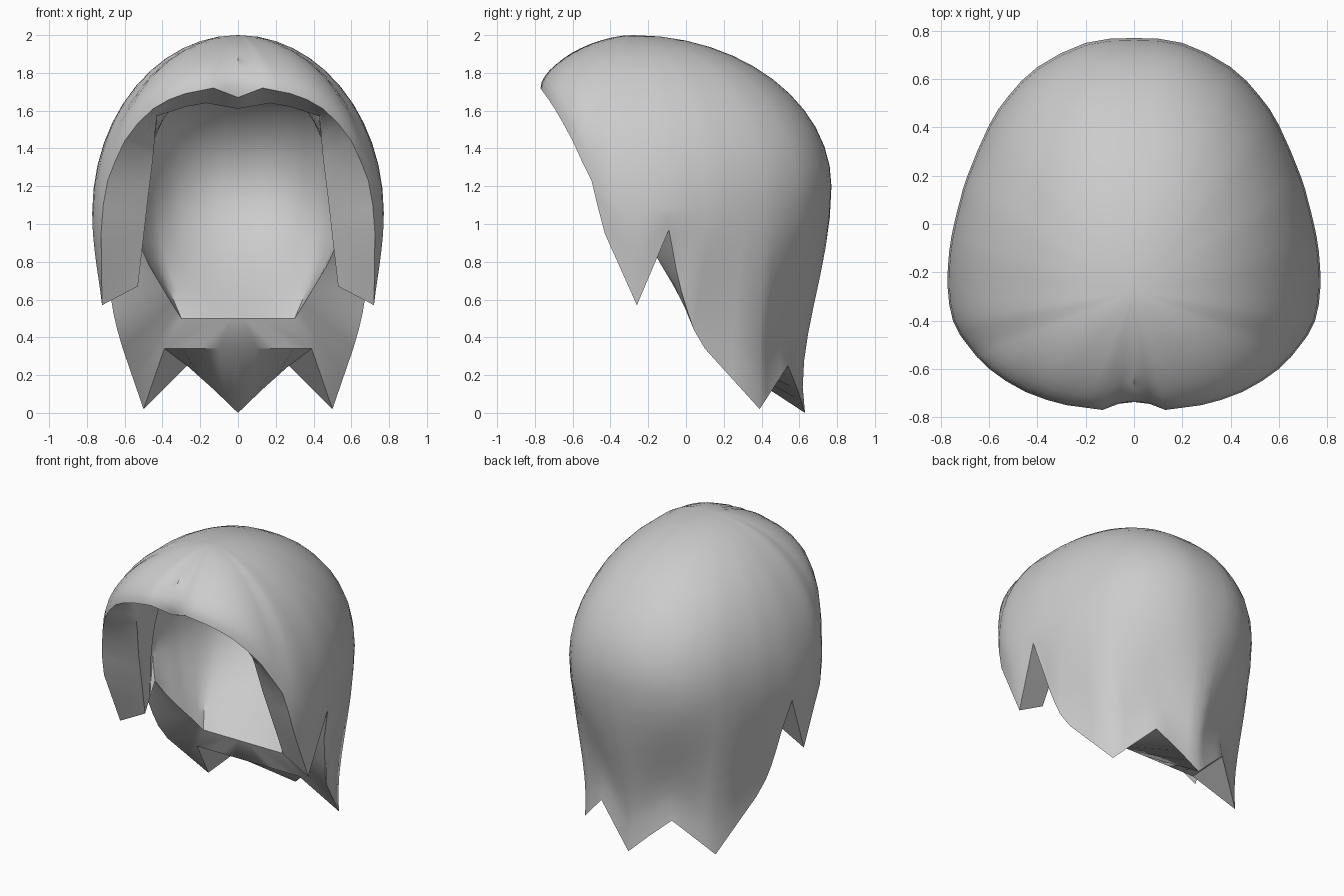
import bpy, bmesh
from mathutils import Vector as V

if "Cube" in bpy.data.objects:
    bpy.data.objects.remove(bpy.data.objects["Cube"])

# Half of the hair (x >= 0), columns ordered from front centre to back centre.
# Outer rim: fringe, side lock, notch, nape points
rim = [(0, -.72, 1.67), (.13, -.77, 1.72), (.28, -.75, 1.69), (.45, -.695, 1.61),
       (.60, -.60, 1.44), (.69, -.50, 1.23), (.725, -.43, .95), (.72, -.26, .57),
       (.75, -.09, .97), (.695, -.05, .75), (.66, .01, .53), (.61, .10, .34),
       (.50, .39, .02), (.385, .465, .135), (.27, .54, .25), (.13, .59, .125), (0, .63, 0)]
# Widest points of the outer shell, for the columns from the side lock backwards
wide = [(.75, -.40, 1.12), (.772, -.26, 1.06), (.765, -.11, 1.08), (.745, 0, 1.1),
        (.72, .10, 1.12), (.69, .20, 1.13), (.60, .41, 1.15), (.52, .53, 1.16),
        (.40, .65, 1.18), (.20, .75, 1.2), (0, .77, 1.2)]
# Edge of the hollow for the head
inner = [(0, -.57, 1.61), (.17, -.58, 1.64), (.28, -.56, 1.62), (.43, -.52, 1.57),
         (.45, -.46, 1.35), (.475, -.41, 1.15), (.50, -.34, .93), (.53, -.26, .67),
         (.51, -.18, .87), (.47, -.13, .78), (.41, -.07, .68), (.35, 0, .58),
         (.30, .05, .5), (.22, .05, .5), (.14, .05, .5), (.07, .05, .5), (0, .05, .5)]


def refine(pts, curved):
    """Add a point between neighbours, on a smooth curve for the listed spans."""
    p = [V(q) for q in pts]
    ext = p + [V((-p[-2].x, p[-2].y, p[-2].z))]
    out = [p[0]]
    for i in range(len(p) - 1):
        m = (p[i] + p[i + 1]) / 2
        if i in curved:
            m = m * 1.125 - (ext[i - 1] + ext[i + 2]) / 16
        out += [m, p[i + 1]]
    return out


def bezier(a, b, c, d, n):
    return [a * (1 - t)**3 + b * 3 * t * (1 - t)**2 + c * 3 * t * t * (1 - t) + d * t**3
            for t in [i / n for i in range(n + 1)]]


def dome(a, e, k, kx, n=12):
    """Rounded curve from apex a, leaving level and arriving upright at e."""
    return bezier(a, V((a.x + kx * (e.x - a.x), a.y + k * (e.y - a.y), a.z)),
                  V((e.x, e.y, e.z + k * (a.z - e.z))), e, n)


def drop(e, r, pull, n=8):
    """Lower curve from e, straight down at first, to rim r."""
    h = e.z - r.z
    c1 = V((e.x, e.y, e.z - .37 * h))
    c2 = V((r.x, r.y, r.z + .3 * h)).lerp(V((e.x, e.y, r.z + .3 * h)), pull)
    return bezier(e, c1, c2, r, n)[1:]


wide = refine(rim[:6] + wide, range(2, 16))
rim = refine(rim, (2, 3, 4, 5, 9, 10))
inner = refine(inner, ())
ledge_x = refine([(.39, 0, 0)] * 3 + [(.2, 0, 0), (0, 0, 0)], ())
top, hollow_top = V((0, -.28, 2)), V((0, -.15, 1.77))
columns = []
for i, (w, r, q) in enumerate(zip(wide, rim, inner)):
    # outer shell, drawn in towards the nape, flaring at the points
    if i <= 10:
        r = w
    k = .42 + .13 * min(1, max(0, i - 4) / 7)
    if i == 0:   # parting dent in the fringe
        outside = dome(top, V((0, -.785, 1.72)), k, k)
        outside = [p + (w - outside[-1]) * (j / 12)**5 for j, p in enumerate(outside)]
    else:
        outside = dome(top, w, k, k)
    pull = .3 if i < 20 else max(-.45, .3 - .15 * (i - 20))
    outside += drop(w, r, pull)
    # lower lip of the nape
    lip = r.lerp(q, .6)
    if i >= 24:
        lip = V((ledge_x[i - 24].x, .11, .34))
    # head hollow, tucked in at the neck
    if i < 16:
        inside = dome(hollow_top, q, .55, .9) + [q.copy() for _ in range(8)]
    else:
        e = V((w.x * .78, w.y * .78, w.z))
        inside = dome(hollow_top, e, .55, .9) + drop(e, q, .5)
    columns.append(outside + [lip] + inside[::-1])

bm = bmesh.new()
grid = [[bm.verts.new(p) for p in col] for col in columns]
for a, b in zip(grid, grid[1:]):
    for j in range(len(a) - 1):
        bm.faces.new((a[j], a[j + 1], b[j + 1], b[j]))
bmesh.ops.remove_doubles(bm, verts=bm.verts, dist=.0005)
bmesh.ops.recalc_face_normals(bm, faces=bm.faces)
if max(bm.faces, key=lambda f: f.calc_center_median().z).normal.z < 0:
    bmesh.ops.reverse_faces(bm, faces=bm.faces)
mesh = bpy.data.meshes.new("hair")
bm.to_mesh(mesh)
bm.free()
hair = bpy.data.objects.new("hair", mesh)
bpy.context.collection.objects.link(hair)
bpy.context.view_layer.objects.active = hair
hair.select_set(True)

# mirror to the other side
mod = hair.modifiers.new("mirror", 'MIRROR')
mod.use_clip = True
bpy.ops.object.modifier_apply(modifier=mod.name)
bpy.ops.object.shade_smooth_by_angle(angle=.8)
